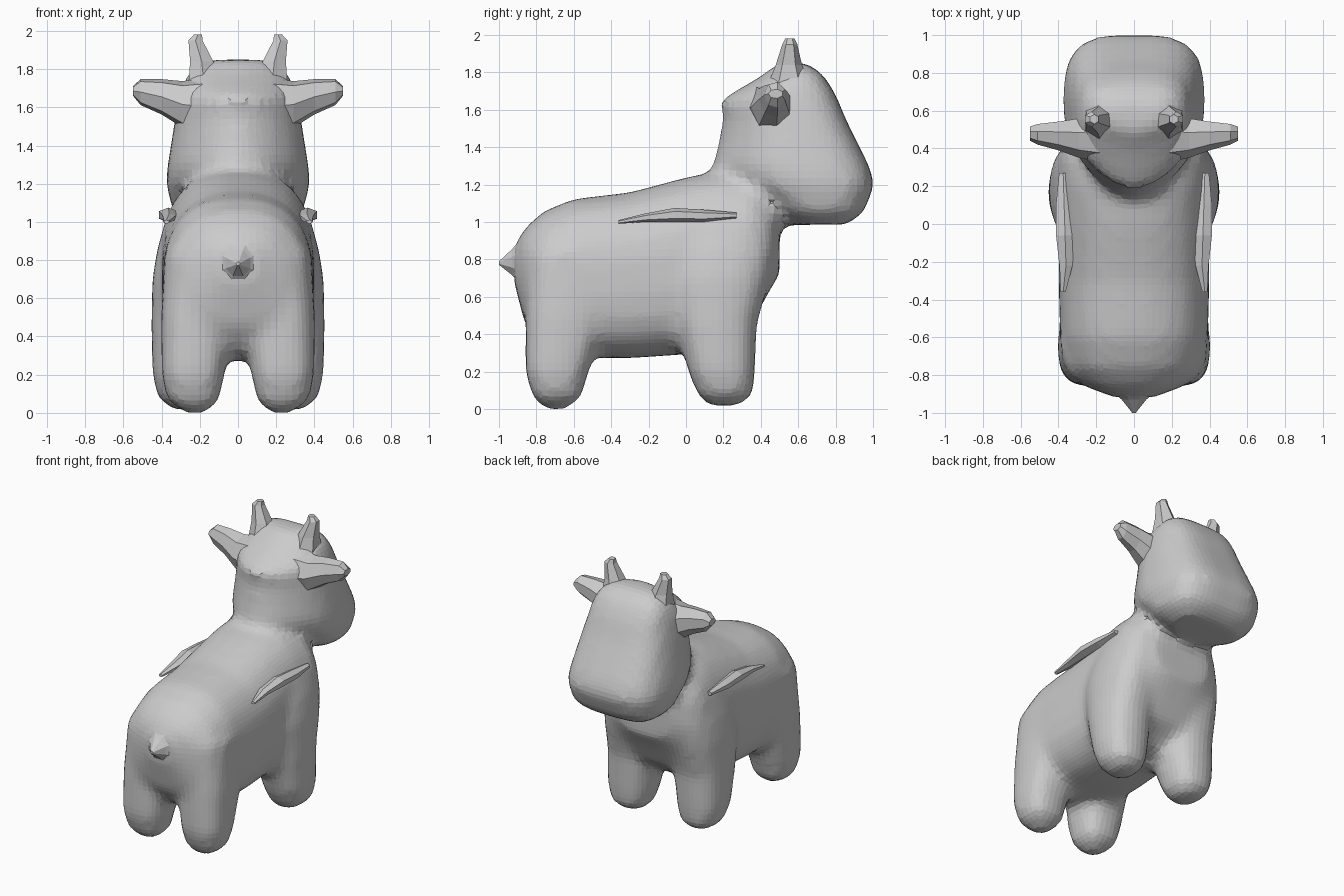
import bpy, bmesh, math
from mathutils import Vector


def signed_pow(v, e):
    return math.copysign(abs(v) ** e, v)


def loft(bm, rings, axis, n_pos=2.5, n_neg=2.5, sides=24, mirror=1):
    """Closed loft along an axis. Ring: (t, a0, a1, b0, b1) = extents on the other two axes."""
    loops = []
    for t, a0, a1, b0, b1 in rings:
        loop = []
        for i in range(sides):
            ang = 2 * math.pi * (i + 0.5) / sides
            e = 2 / (n_pos if math.sin(ang) > 0 else n_neg)
            a = (a0 + a1) / 2 + (a1 - a0) / 2 * signed_pow(math.cos(ang), e)
            b = (b0 + b1) / 2 + (b1 - b0) / 2 * signed_pow(math.sin(ang), e)
            p = {'x': (t, a, b), 'y': (a, t, b), 'z': (a, b, t)}[axis]
            loop.append(bm.verts.new((p[0] * mirror, p[1], p[2])))
        loops.append(loop)
    faces = [bm.faces.new(loops[0]), bm.faces.new(loops[-1])]
    for l0, l1 in zip(loops, loops[1:]):
        for i in range(sides):
            j = (i + 1) % sides
            faces.append(bm.faces.new((l0[i], l0[j], l1[j], l1[i])))
    bmesh.ops.recalc_face_normals(bm, faces=faces)


def make_object(name, bm):
    me = bpy.data.meshes.new(name)
    bm.to_mesh(me)
    bm.free()
    ob = bpy.data.objects.new(name, me)
    bpy.context.collection.objects.link(ob)
    return ob


# Torso, legs and head, fused into one skin
bm = bmesh.new()
torso = [(-0.92, 0.68, 0.87, 0.10), (-0.86, 0.45, 0.97, 0.26), (-0.76, 0.32, 1.06, 0.36),
         (-0.6, 0.27, 1.125, 0.395), (-0.3, 0.27, 1.16, 0.40), (0, 0.29, 1.24, 0.40),
         (0.2, 0.33, 1.28, 0.40), (0.35, 0.45, 1.25, 0.40), (0.44, 0.62, 1.18, 0.34),
         (0.5, 0.72, 1.08, 0.22)]
loft(bm, [(y, -w, w, z0, z1) for y, z0, z1, w in torso], 'y', 2.4, 3.0)

rear_leg = [(0.0, 0.17, 0.27, -0.76, -0.64), (0.06, 0.10, 0.37, -0.82, -0.56),
            (0.2, 0.07, 0.40, -0.86, -0.52), (0.5, 0.04, 0.405, -0.86, -0.42),
            (0.85, 0.05, 0.385, -0.84, -0.35)]
front_leg = [(0.015, 0.2, 0.34, 0.12, 0.28), (0.08, 0.14, 0.42, 0.06, 0.36),
             (0.2, 0.11, 0.45, 0.01, 0.37), (0.45, 0.08, 0.455, -0.05, 0.38),
             (0.7, 0.05, 0.45, -0.1, 0.45), (0.85, 0.05, 0.425, -0.08, 0.48),
             (1.02, 0.05, 0.38, 0, 0.48)]
for s in (-1, 1):
    loft(bm, rear_leg, 'z', 2.6, 2.6, mirror=s)
    loft(bm, front_leg, 'z', 2.4, 2.4, mirror=s)

head = [(0.985, 0.24, 0.55, 0.86), (1.05, 0.34, 0.42, 0.95), (1.2, 0.38, 0.2, 1.01),
        (1.3, 0.37, 0.14, 0.98), (1.42, 0.35, 0.17, 0.92), (1.55, 0.33, 0.195, 0.855),
        (1.65, 0.31, 0.18, 0.815), (1.70, 0.30, 0.26, 0.79), (1.78, 0.26, 0.40, 0.74),
        (1.85, 0.17, 0.49, 0.65)]
loft(bm, [(z, -w, w, y0, y1) for z, w, y0, y1 in head], 'z', 3.4, 1.7)
body = make_object("body", bm)
remesh = body.modifiers.new("fuse", 'REMESH')
remesh.mode = 'VOXEL'
remesh.voxel_size = 0.038
soften = body.modifiers.new("soften", 'SMOOTH')
soften.factor = 0.5
soften.iterations = 6

# Ears, horns and side folds, mirrored
ear = [(0.15, 0.32, 0.60, 1.44, 1.76), (0.29, 0.35, 0.57, 1.49, 1.74),
       (0.40, 0.39, 0.55, 1.56, 1.75), (0.51, 0.42, 0.535, 1.61, 1.75),
       (0.55, 0.44, 0.52, 1.66, 1.71)]
horn = [(1.74, 0.09, 0.27, 0.44, 0.66), (1.84, 0.12, 0.26, 0.48, 0.62),
        (1.95, 0.18, 0.265, 0.515, 0.595), (1.98, 0.185, 0.235, 0.53, 0.58)]
fold = [(-0.36, 0.36, 0.39, 0.99, 1.01), (-0.22, 0.32, 0.40, 1.0, 1.045),
        (-0.06, 0.31, 0.42, 1.0, 1.075), (0.1, 0.32, 0.42, 1.0, 1.065),
        (0.27, 0.35, 0.40, 1.02, 1.05)]
for s, side in ((-1, "left"), (1, "right")):
    for name, rings, axis, sides in (("ear", ear, 'x', 7), ("horn", horn, 'z', 6),
                                     ("side_fold", fold, 'y', 6)):
        bm = bmesh.new()
        loft(bm, rings, axis, 2, 2, sides, s)
        make_object(f"{side}_{name}", bm)

# Short pointed tail
bm = bmesh.new()
loft(bm, [(-1.0, -0.01, 0.01, 0.77, 0.79), (-0.93, -0.07, 0.07, 0.71, 0.86),
          (-0.86, -0.16, 0.16, 0.62, 0.95)], 'y', 2, 2, 8)
make_object("tail", bm)
